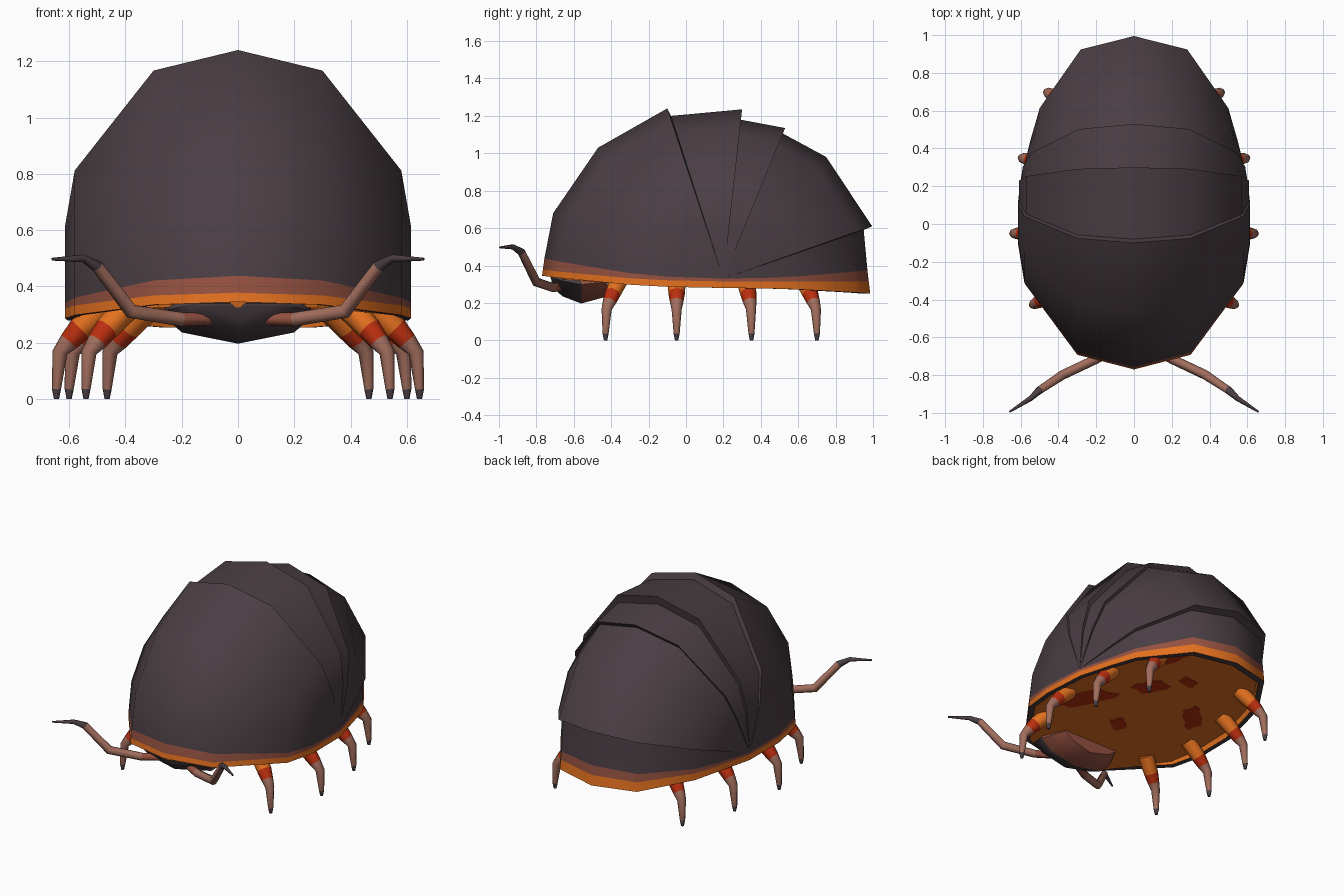
import bpy, bmesh, math
from mathutils import Vector

if "Cube" in bpy.data.objects:
    bpy.data.objects.remove(bpy.data.objects["Cube"])


def mat(name, r, g, b):
    m = bpy.data.materials.new(name)
    m.diffuse_color = (r, g, b, 1)
    m.use_nodes = True
    m.node_tree.nodes["Principled BSDF"].inputs["Base Color"].default_value = m.diffuse_color
    return m


MATS = [mat("dark shell", .068, .048, .057), mat("russet", .30, .083, .052),
        mat("orange", .78, .165, .014), mat("red", .50, .028, .005),
        mat("dusty pink", .36, .155, .11)]
DARK, RUSSET, ORANGE, RED, PINK = range(5)


def finish(name, bm, angle=45):
    bmesh.ops.remove_doubles(bm, verts=bm.verts, dist=.0005)
    bmesh.ops.recalc_face_normals(bm, faces=bm.faces)
    me = bpy.data.meshes.new(name)
    bm.to_mesh(me)
    bm.free()
    for m in MATS:
        me.materials.append(m)
    ob = bpy.data.objects.new(name, me)
    bpy.context.collection.objects.link(ob)
    bpy.ops.object.select_all(action='DESELECT')
    ob.select_set(True)
    bpy.context.view_layer.objects.active = ob
    bpy.ops.object.shade_smooth_by_angle(angle=math.radians(angle))
    return ob


def loft(bm, rows, mats, closed=False, caps=False):
    vs = [[bm.verts.new(p) for p in r] for r in rows]
    n = len(rows[0])
    for a, b, m in zip(vs, vs[1:], mats):
        for i in range(n if closed else n - 1):
            j = (i + 1) % n
            bm.faces.new((a[i], a[j], b[j], b[i])).material_index = m
    if caps:
        bm.faces.new(vs[0]).material_index = mats[0]
        bm.faces.new(vs[-1]).material_index = mats[-1]


def tube(name, path, mats, sides=8):
    bm = bmesh.new()
    pts = [Vector(p[:3]) for p in path]
    rows = []
    for i, p in enumerate(pts):
        t = (pts[min(i + 1, len(pts) - 1)] - pts[max(i - 1, 0)]).normalized()
        u = t.cross(Vector((0, 1, 0))).normalized()
        v = t.cross(u)
        rows.append([p + path[i][3] * (u * math.cos(2 * math.pi * k / sides)
                     + v * math.sin(2 * math.pi * k / sides)) for k in range(sides)])
    loft(bm, rows, mats, closed=True, caps=True)
    return finish(name, bm, 65)


# Armour: meridians fanned about a side hinge at y = 0.2
FRONT = [(0, 1), (.30, .92), (.58, .53), (.615, .31), (.605, 0)]
BACK = [(0, 1), (.28, .91), (.49, .52), (.54, .31), (.605, 0)]


def meridian(y, z, hz, t):
    power = 2 if z < .5 else 1  # the hem curves up towards the ends
    half = []
    for (xf, ff), (xb, fb) in zip(FRONT, BACK):
        f = ff + (fb - ff) * t
        half.append(Vector((xf + (xb - xf) * t, .2 + (y - .2) * f, hz + (z - hz) * f ** power)))
    return [Vector((-p.x, p.y, p.z)) for p in half[:0:-1]] + half


profile = [  # y, z on the centre line, hinge height, narrowing, colour of next strip
    (-.77, .345, .28, 0, ORANGE), (-.765, .378, .315, 0, RUSSET), (-.757, .438, .33, 0, DARK),
    (-.71, .68, .33, 0, DARK), (-.47, 1.03, .33, 0, DARK), (-.10, 1.24, .33, 0, DARK),
    (-.08, 1.20, .33, .1, DARK), (.30, 1.235, .33, .1, DARK),
    (.29, 1.18, .33, .25, DARK), (.53, 1.135, .33, .35, DARK),
    (.51, 1.11, .33, .5, DARK), (.75, .98, .33, .65, DARK), (.995, .61, .33, .9, DARK),
    (.95, .59, .33, 1, DARK), (.97, .375, .33, 1, RUSSET), (.977, .315, .315, 1, ORANGE),
    (.985, .25, .28, 1, DARK)]
rows = [meridian(*p[:4]) for p in profile]
bm = bmesh.new()
loft(bm, rows, [p[4] for p in profile])
# Dark rim turned inward under the shell, orange inner wall
rim = rows[0] + rows[-1][-2:0:-1]


def inset(k, z=None):
    return [Vector((p.x * k, .1 + (p.y - .1) * k, p.z if z is None else z)) for p in rim]


loft(bm, [rim, inset(.95), inset(.945, .325)], [DARK, ORANGE], closed=True)
finish("shell", bm)

# Belly plate
bm = bmesh.new()
bm.faces.new([bm.verts.new(p) for p in inset(.955, .32)]).material_index = ORANGE
belly = finish("belly", bm)
if belly.data.polygons[0].normal.z > 0:
    belly.data.flip_normals()

# Painted belly blotches
bm = bmesh.new()
for x, y, a, b, turn in [(.36, -.04, .22, .09, 2.2), (0, -.15, .08, .06, 1), (.14, .33, .12, .08, 2.4),
                         (.28, .70, .13, .08, 2), (0, .52, .07, .05, .5), (-.3, .2, .15, .07, 1)]:
    ring = []
    for k in range(12):
        w = math.tau * k / 12
        s = (1, .9, .65, .85, 1.1, .8)[k % 6]
        u, v = a * s * math.cos(w), b * s * math.sin(w)
        ring.append(Vector((x + u * math.cos(turn) - v * math.sin(turn),
                            y + u * math.sin(turn) + v * math.cos(turn), .316)))
    loft(bm, [ring, [p + Vector((0, 0, .005)) for p in ring]], [RED], closed=True, caps=True)
finish("belly_blotches", bm)

# Head
bm = bmesh.new()
secs = [(-.72, .16, .34, .29), (-.66, .25, .36, .235), (-.56, .27, .36, .197), (-.42, .20, .35, .235)]
head = []
for y, w, zt, zb in secs:
    zm = (zt + zb) / 2 + .02
    head.append([Vector(p) for p in [(0, y, zb), (.74 * w, y, zb + .04), (w, y, zm), (.9 * w, y, zt),
                                     (-.9 * w, y, zt), (-w, y, zm), (-.74 * w, y, zb + .04)]])
loft(bm, head, [DARK, DARK, RUSSET], closed=True, caps=True)
finish("head", bm)

for s, side in ((1, "right"), (-1, "left")):
    # Antennae
    tube("antenna_" + side,
         [(s * .10, -.66, .285, .022), (s * .20, -.715, .283, .025), (s * .38, -.80, .312, .026),
          (s * .50, -.88, .472, .022), (s * .55, -.925, .50, .014), (s * .66, -.995, .497, .005)],
         [RUSSET, PINK, PINK, DARK, DARK])
    # Legs: foot position and outward direction
    for i, (x, y, dx, dy) in enumerate([(.54, -.43, .87, -.45), (.645, -.05, 1, 0),
                                        (.60, .35, .97, .2), (.465, .70, .87, .43)]):
        path = [(-.17, .33, .050), (-.085, .25, .044), (-.045, .205, .036),
                (-.012, .165, .027), (0, .035, .016), (0, 0, .009)]
        tube(f"leg_{side}_{i + 1}", [(s * (x + dx * d), y + dy * d, z, r) for d, z, r in path],
             [ORANGE, RED, PINK, PINK, DARK])
